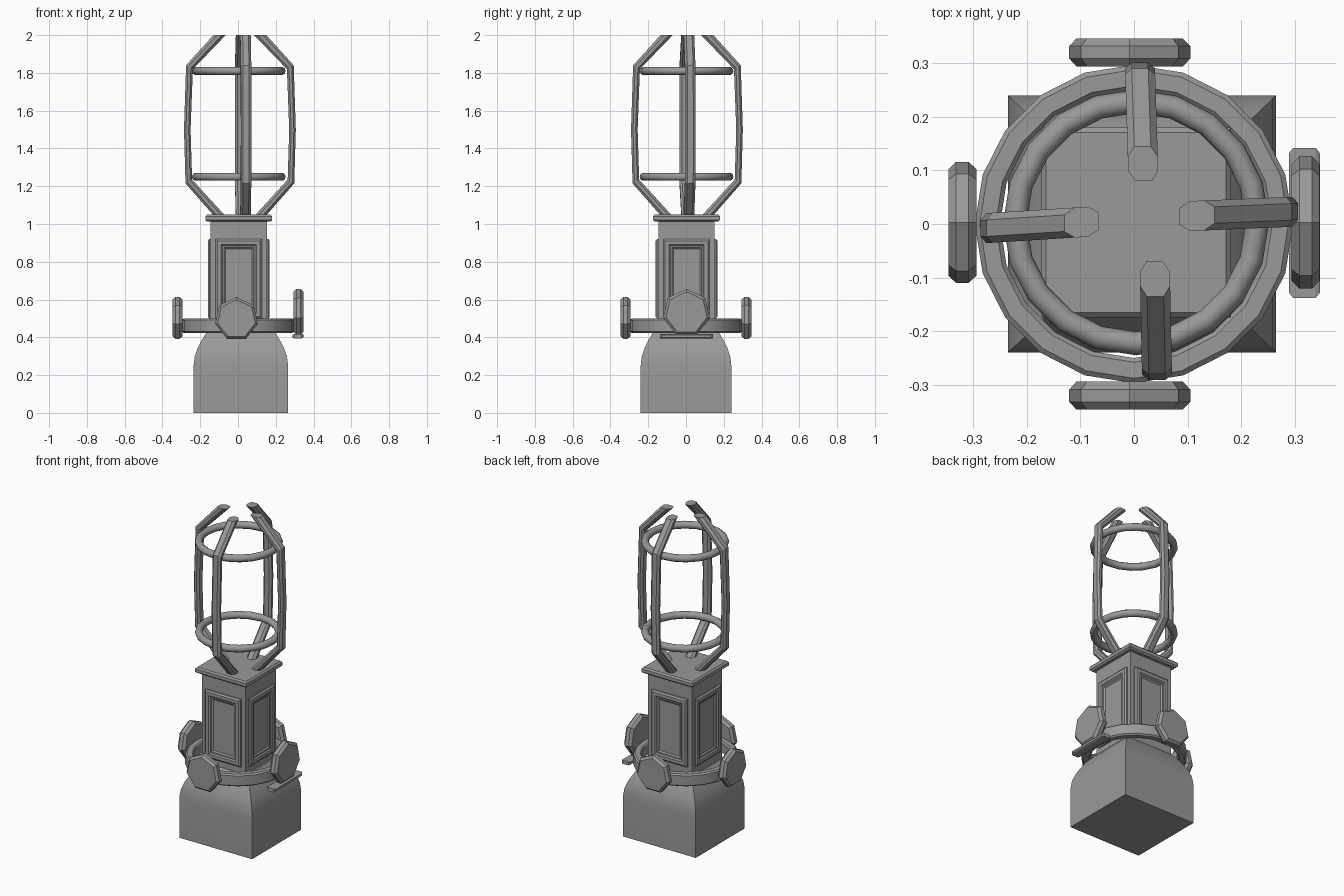
import bpy, bmesh
from math import sin, cos, pi, radians
from mathutils import Vector, Matrix

cube = bpy.data.objects.get("Cube")
if cube:
    bpy.data.objects.remove(cube, do_unlink=True)

metal = bpy.data.materials.new("grey_metal")
metal.use_nodes = True
GREY = (0.32, 0.32, 0.32, 1)
metal.diffuse_color = GREY
metal.node_tree.nodes["Principled BSDF"].inputs["Base Color"].default_value = GREY


def finish(obj, name, angle=25):
    obj.name = name
    obj.data.name = name
    obj.data.materials.append(metal)
    bpy.ops.object.select_all(action='DESELECT')
    obj.select_set(True)
    bpy.context.view_layer.objects.active = obj
    bpy.ops.object.shade_smooth_by_angle(angle=radians(angle))


def loft(name, loops, matrix=Matrix(), closed=False):
    """Skin a list of equal-length point loops; cap the ends unless closed."""
    bm = bmesh.new()
    rows = [[bm.verts.new(matrix @ Vector(p)) for p in loop] for loop in loops]
    pairs = list(zip(rows, rows[1:]))
    if closed:
        pairs.append((rows[-1], rows[0]))
    else:
        bm.faces.new(rows[0][::-1])
        bm.faces.new(rows[-1])
    n = len(rows[0])
    for a, b in pairs:
        for i in range(n):
            j = (i + 1) % n
            bm.faces.new((a[i], a[j], b[j], b[i]))
    bmesh.ops.recalc_face_normals(bm, faces=bm.faces[:])
    mesh = bpy.data.meshes.new(name)
    bm.to_mesh(mesh)
    bm.free()
    obj = bpy.data.objects.new(name, mesh)
    bpy.context.collection.objects.link(obj)
    finish(obj, name)
    return obj


def rect(hx, hy, z):
    return [(-hx, -hy, z), (hx, -hy, z), (hx, hy, z), (-hx, hy, z)]


def ngon(n, r, z):
    return [(r * sin(2 * pi * i / n), r * cos(2 * pi * i / n), z) for i in range(n)]


def facing(outward, origin):
    """Local z points outward, local y points up."""
    out, up = Vector(outward), Vector((0, 0, 1))
    m = Matrix((up.cross(out), up, out)).transposed().to_4x4()
    return Matrix.Translation(origin) @ m


SIDES = {"front": (0, -1, 0), "back": (0, 1, 0),
         "left": (1, 0, 0), "right": (-1, 0, 0)}

# Base block with rounded shoulders
shoulder = [(0.25, 0), (0.25, 0.25), (0.244, 0.3), (0.228, 0.345),
            (0.207, 0.385), (0.185, 0.42), (0.15, 0.46)]
loft("base", [rect(w, w * 0.96, z) for w, z in shoulder],
     Matrix.Translation((0.015, 0, 0)))

# Square column and cap plate
AXIS = Vector((0.004, 0.003, 0))
loft("column", [rect(0.15, 0.148, z) for z in (0.42, 1.02)], Matrix.Translation(AXIS))
loft("cap_plate", [rect(w, w, z) for w, z in
                   ((0.166, 1.012), (0.177, 1.021), (0.177, 1.041), (0.168, 1.05))],
     Matrix.Translation(AXIS))

# Raised panel frames: (inset from edge, depth)
steps = [(0, -0.005), (0, 0.008), (0.009, 0.016), (0.029, 0.016),
         (0.036, 0.009), (0.044, 0.009), (0.052, 0.002)]
for side, d in SIDES.items():
    origin = AXIS + Vector(d) * 0.148 + Vector((0, 0, 0.71))
    loft(side + "_panel", [rect(0.122 - s, 0.21 - s, z) for s, z in steps],
         facing(d, origin))

# Collar ring around the column foot
collar = [(0.25, 0.432), (0.258, 0.424), (0.288, 0.424), (0.297, 0.432),
          (0.297, 0.492), (0.288, 0.5), (0.258, 0.5), (0.25, 0.492)]
loft("collar_ring", [ngon(20, r, z) for r, z in collar], closed=True)

# Seven-sided bosses on the collar
for side, d in SIDES.items():
    big = side == "left"
    r, z = (0.127, 0.53) if big else (0.116, 0.497)
    shift = Vector((-0.008, 0, 0)) if d[1] else Vector((0, 0.003, 0))
    origin = Vector(d) * 0.294 + shift + Vector((0, 0, z))
    loft(side + "_boss", [ngon(7, r * k, h) for k, h in
                          ((0.88, 0), (1, 0.015), (1, 0.038), (0.88, 0.052))],
         facing(d, origin))

# Small ledge under the larger boss
loft("boss_ledge", [rect(0.13, 0.007, 0), rect(0.14, 0.011, 0.008),
                    rect(0.14, 0.011, 0.05), rect(0.13, 0.007, 0.058)],
     facing(SIDES["left"], (0.289, 0.002, 0.406)))

# Cage hoops
for label, z in (("lower", 1.25), ("upper", 1.81)):
    bpy.ops.mesh.primitive_torus_add(major_radius=0.226, minor_radius=0.022,
                                     major_segments=20, minor_segments=10,
                                     location=(0.004, 0.003, z))
    finish(bpy.context.object, label + "_hoop", 40)

# Cage bars: outer (radius, height) and inner (radius, height) stations
stations = [((0.13, 1.035), (0.07, 1.035)), ((0.288, 1.215), (0.253, 1.235)),
            ((0.296, 1.5), (0.261, 1.5)), ((0.285, 1.84), (0.249, 1.82)),
            ((0.14, 2.0), (0.075, 2.0))]
section = [(0, -0.55), (0, 0.55), (0.3, 1), (0.7, 1),
           (1, 0.55), (1, -0.55), (0.7, -1), (0.3, -1)]
# sideways drift at the outer and inner ends of each bar
drift = {"front": (0.043, 0.039), "back": (-0.011, -0.017),
         "left": (0.018, 0.01), "right": (0.013, 0.001)}
for side, d in SIDES.items():
    far, near = drift[side]
    loops = []
    for outer, inner in stations:
        loop = []
        for a, t in section:
            p = Vector(outer).lerp(Vector(inner), a)
            k = (p.x - 0.1) / 0.19
            loop.append((t * 0.028 + near + (far - near) * k, p.y, p.x))
        loops.append(loop)
    centre = (0.01, 0.005, 0)
    if d[1]:
        centre = (0, 0.005, 0)
    loft(side + "_cage_bar", loops, facing(d, centre))
